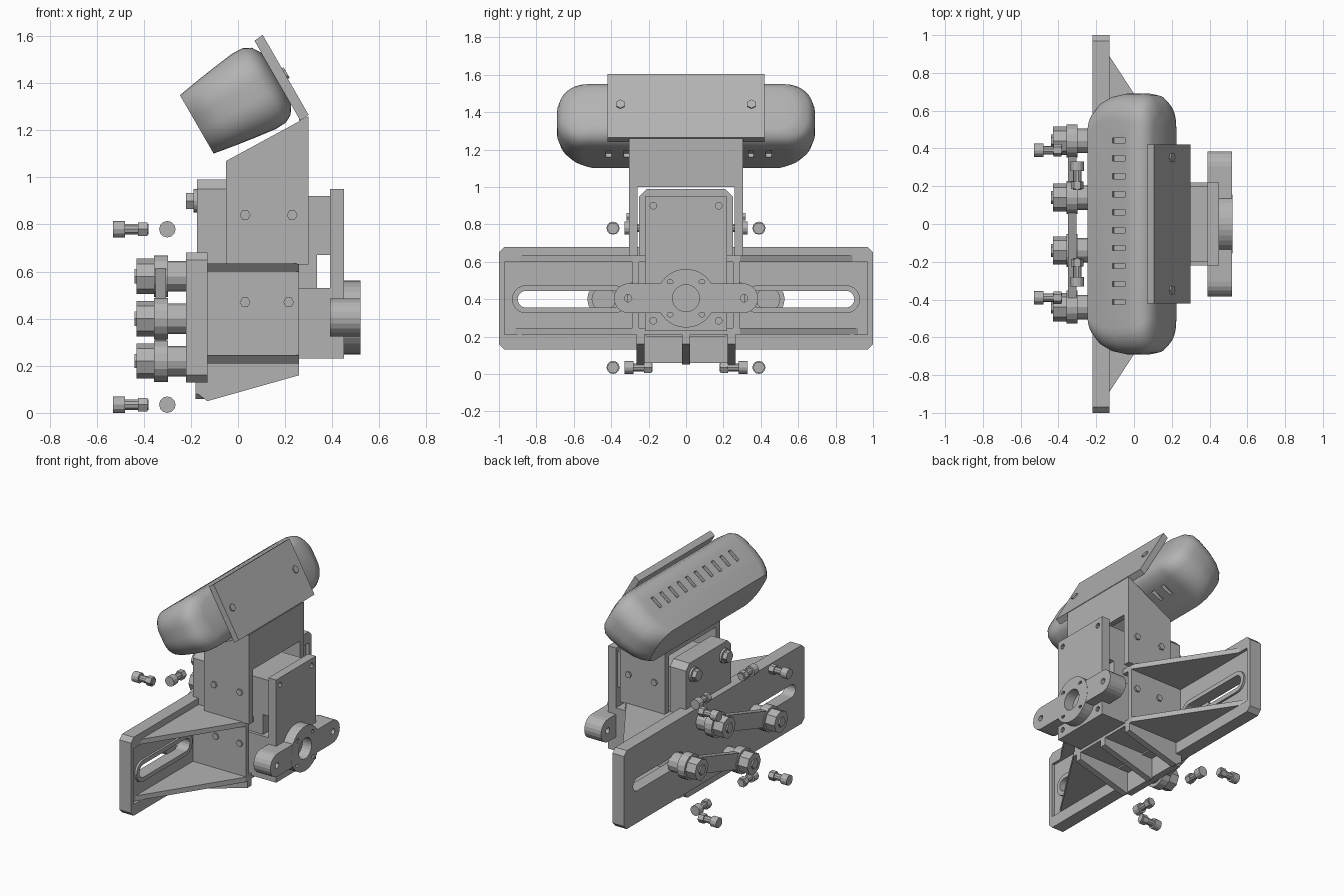
import bpy, bmesh
from math import sin, cos, pi, atan2, radians
from mathutils import Matrix, Vector

cube = bpy.data.objects.get("Cube")
if cube:
    bpy.data.objects.remove(cube)

grey = bpy.data.materials.new("machine grey")
grey.use_nodes = True
COLOUR = (0.45, 0.45, 0.45, 1)
grey.diffuse_color = COLOUR
grey.node_tree.nodes["Principled BSDF"].inputs["Base Color"].default_value = COLOUR

# Profile plane and extrusion direction for each axis
FRAMES = {
    "x": Matrix(((0, 0, 1, 0), (1, 0, 0, 0), (0, 1, 0, 0), (0, 0, 0, 1))),
    "y": Matrix(((1, 0, 0, 0), (0, 0, -1, 0), (0, 1, 0, 0), (0, 0, 0, 1))),
    "z": Matrix.Identity(4),
}


def add_object(name, mesh):
    ob = bpy.data.objects.new(name, mesh)
    bpy.context.collection.objects.link(ob)
    mesh.materials.clear()
    mesh.materials.append(grey)
    return ob


def baked(ob):
    bpy.context.view_layer.update()
    graph = bpy.context.evaluated_depsgraph_get()
    return bpy.data.meshes.new_from_object(ob.evaluated_get(graph))


def prism(name, axis, lo, hi, *loops, place=None):
    """Extrude an outline (further loops are holes) from lo to hi along an axis."""
    curve = bpy.data.curves.new(name, "CURVE")
    curve.dimensions, curve.fill_mode = "2D", "BOTH"
    curve.extrude = (hi - lo) / 2
    for loop in loops:
        spline = curve.splines.new("POLY")
        spline.points.add(len(loop) - 1)
        for point, (u, v) in zip(spline.points, loop):
            point.co = (u, v, 0, 1)
        spline.use_cyclic_u = True
    helper = bpy.data.objects.new(name, curve)
    bpy.context.collection.objects.link(helper)
    mesh = baked(helper)
    bpy.data.objects.remove(helper)
    mid = (lo + hi) / 2
    shift = Matrix.Translation((0, 0, -mid if axis == "y" else mid))
    mesh.transform((place or Matrix.Identity(4)) @ FRAMES[axis] @ shift)
    bm = bmesh.new()
    bm.from_mesh(mesh)
    bmesh.ops.remove_doubles(bm, verts=bm.verts, dist=1e-5)
    bmesh.ops.recalc_face_normals(bm, faces=bm.faces)
    for f in bm.faces:
        f.smooth = False
    bm.to_mesh(mesh)
    bm.free()
    return add_object(name, mesh)


def rect(u0, u1, v0, v1, c=0.0):
    if not c:
        return [(u0, v0), (u1, v0), (u1, v1), (u0, v1)]
    return [(u0 + c, v0), (u1 - c, v0), (u1, v0 + c), (u1, v1 - c),
            (u1 - c, v1), (u0 + c, v1), (u0, v1 - c), (u0, v0 + c)]


def ring(u, v, r, n=24):
    return [(u + r * cos(2 * pi * i / n), v + r * sin(2 * pi * i / n)) for i in range(n)]


def capsule(p, q, r, n=10):
    a = atan2(q[1] - p[1], q[0] - p[0])
    arc = lambda c, s: [(c[0] + r * cos(s + pi * i / n), c[1] + r * sin(s + pi * i / n))
                        for i in range(n + 1)]
    return arc(q, a - pi / 2) + arc(p, a + pi / 2)


SIDES = ((-1, "right"), (1, "left"))

# Long slotted mounting plate with edge lips and slot rims
slots = [capsule((s * 0.62 - 0.235, 0.4), (s * 0.62 + 0.235, 0.4), 0.045) for s in (-1, 1)]
prism("mounting_plate", "x", -0.22, -0.15, rect(-1, 1, 0.13, 0.68, 0.03), *slots)
prism("plate_lip", "x", -0.15, -0.13, rect(-1, 1, 0.13, 0.68, 0.03),
      rect(-0.97, 0.97, 0.21, 0.60))
for slot, (s, side) in zip(slots, SIDES):
    rim = capsule((s * 0.62 - 0.235, 0.4), (s * 0.62 + 0.235, 0.4), 0.075)
    prism(f"slot_rim_{side}", "x", -0.15, -0.135, rim, slot)

# Triangular wing shelves above and below the slots
wing = [(-0.15, -0.92), (0.26, -0.29), (0.26, 0.29), (-0.15, 0.92)]
for name, z in (("lower_shelf", 0.21), ("upper_shelf", 0.60)):
    prism(name, "z", z, z + 0.035, wing)

# Central bracket walls, tongue and sloping gussets underneath
for s, side in SIDES:
    prism(f"bracket_wall_{side}", "y", *sorted((s * 0.25, s * 0.285)),
          rect(-0.15, 0.26, 0.21, 0.635))
prism("bracket_tongue", "x", -0.18, -0.13, rect(-0.26, 0.26, 0.06, 0.25, 0.02))
gusset = [(-0.17, 0.08), (-0.13, 0.05), (0.26, 0.16), (0.26, 0.24), (-0.17, 0.24)]
for y in (-0.243, 0, 0.243):
    prism("bottom_gusset", "y", y - 0.022, y + 0.022, gusset)

# Upright back block with its bolts
prism("upright_block", "x", -0.175, -0.05, rect(-0.25, 0.25, 0.2, 0.99, 0.04))
for y in (-0.17, 0.17):
    for z in (0.28, 0.9):
        prism("upright_washer", "x", -0.19, -0.17, ring(y, z, 0.05, 16))
        prism("upright_nut", "x", -0.22, -0.185, ring(y, z, 0.04, 6))

# Motor body and its square flange
prism("motor_lower", "x", -0.06, 0.39, rect(-0.22, 0.22, 0.23, 0.53))
prism("motor_middle", "x", -0.06, 0.335, rect(-0.2, 0.2, 0.5, 0.7))
prism("motor_upper", "x", -0.06, 0.39, rect(-0.2, 0.2, 0.67, 0.92))
corners = [(y, z) for y in (-0.175, 0.175) for z in (0.285, 0.9)]
prism("motor_flange", "x", 0.39, 0.45, rect(-0.22, 0.22, 0.23, 0.95),
      *[ring(y, z, 0.018, 10) for y, z in corners])

# Two-armed output horn with hub
bore = ring(0, 0.405, 0.072)
prism("horn_arm", "x", 0.39, 0.52, capsule((-0.305, 0.405), (0.305, 0.405), 0.08), bore,
      ring(-0.31, 0.405, 0.02, 12), ring(0.31, 0.405, 0.02, 12))
hub_holes = [ring(u, 0.405 + v, 0.016, 8) for u in (-0.085, 0.085) for v in (-0.085, 0.085)]
prism("horn_hub", "x", 0.45, 0.521, ring(0, 0.405, 0.157, 32), bore, *hub_holes)

# Neck bracket carrying the head
neck = [(-0.05, 0.63), (0.30, 0.63), (0.30, 1.26), (-0.05, 1.07)]
for s, side in SIDES:
    prism(f"neck_wall_{side}", "y", *sorted((s * 0.26, s * 0.305)), neck)
    for x, z, y in ((0.03, 0.47, 0.285), (0.215, 0.47, 0.285),
                    (0.03, 0.84, 0.305), (0.23, 0.84, 0.305)):
        prism(f"side_screw_{side}", "y", *sorted((s * (y - 0.01), s * (y + 0.012))),
              ring(x, z, 0.023, 6))
prism("neck_face", "x", 0.26, 0.30, rect(-0.305, 0.305, 1.0, 1.25))
prism("neck_top", "y", -0.3, 0.3,
      [(-0.05, 1.03), (0.30, 1.22), (0.30, 1.26), (-0.05, 1.07)])

# Tilted back slab with two screws
prism("head_slab", "y", -0.42, 0.42,
      [(0.07, 1.58), (0.105, 1.605), (0.30, 1.265), (0.265, 1.24)])
for y in (-0.35, 0.35):
    tilt = Matrix.Translation((0.198, y, 1.44)) @ Matrix.Rotation(radians(60), 4, "Y")
    prism("slab_screw", "z", -0.01, 0.01, ring(0, 0, 0.026, 6), place=tilt)

# Rounded head, lofted along its tilted depth direction
DEPTH = Vector((cos(radians(30)), 0, sin(radians(30))))
UP = Vector((-sin(radians(30)), 0, cos(radians(30))))
FACE = Vector((-0.175, 0, 1.225))


def head_point(t, y, h):
    return FACE + DEPTH * t + UP * h + Vector((0, y, 0))


bm = bmesh.new()
sections = []
for t, w, h in ((0, 0.6, 0.143), (0.04, 0.645, 0.15), (0.1, 0.675, 0.16), (0.18, 0.69, 0.172),
                (0.28, 0.69, 0.185), (0.33, 0.68, 0.183), (0.365, 0.65, 0.165), (0.39, 0.58, 0.125)):
    r = h * 0.8
    loop = []
    for k, (sy, sh) in enumerate(((1, 1), (-1, 1), (-1, -1), (1, -1))):
        for i in range(9):
            a = pi / 2 * (k + i / 8)
            loop.append(bm.verts.new(head_point(
                t, sy * (w - r) + r * cos(a), sh * (h - r) + r * sin(a))))
    sections.append(loop)
for a, b in zip(sections, sections[1:]):
    for i in range(len(a)):
        j = (i + 1) % len(a)
        bm.faces.new((a[i], a[j], b[j], b[i]))
bm.faces.new(sections[0])
bm.faces.new(sections[-1])
bmesh.ops.recalc_face_normals(bm, faces=bm.faces)
mesh = bpy.data.meshes.new("head")
bm.to_mesh(mesh)
bm.free()
head = add_object("head", mesh)

# Vent slits cut in the top and underside of the head
bm = bmesh.new()
turn = Matrix.Rotation(radians(-30), 4, "Y")
for i in range(10):
    for h in (-0.18, 0.18):
        spot = head_point(0.21, 0.015 + (i - 4.5) * 0.095, h)
        bmesh.ops.create_cube(bm, size=1, matrix=Matrix.Translation(spot) @ turn
                              @ Matrix.Diagonal((0.085, 0.028, 0.06, 1)))
cut_mesh = bpy.data.meshes.new("vent_cutter")
bm.to_mesh(cut_mesh)
bm.free()
cutter = add_object("vent_cutter", cut_mesh)
cutter.hide_render = True
cut = head.modifiers.new("vents", "BOOLEAN")
cut.operation, cut.object, cut.solver = "DIFFERENCE", cutter, "EXACT"
cut_head = baked(head)
head.modifiers.clear()
head.data = cut_head
bpy.data.objects.remove(cutter)
bpy.ops.object.select_all(action="DESELECT")
head.select_set(True)
bpy.context.view_layer.objects.active = head
bpy.ops.object.shade_smooth_by_angle(angle=radians(35))

# Two slanted link arms with pivot knobs
for s, side in SIDES:
    inner, outer = (-s * 0.14, 0.40 - s * 0.18), (s * 0.44, 0.40)
    prism(f"link_arm_{side}", "x", -0.35, -0.305, capsule(inner, outer, 0.055))
    for y, z in (inner, outer):
        prism(f"link_eye_{side}", "x", -0.357, -0.298, ring(y, z, 0.088, 16))
        prism(f"pivot_knob_{side}", "x", -0.43, -0.35, ring(y, z, 0.075, 8))
        prism(f"pivot_post_{side}", "x", -0.30, -0.21, ring(y, z, 0.065, 12))
        prism(f"pivot_tip_{side}", "x", -0.44, -0.42, ring(y, z, 0.035, 6))


# Loose bolts: a head, a shank and a nut
def bolt(name, axis, start, step, u, v):
    for part, a, b, r, n in (("head", 0, 0.05, 0.035, 12), ("shank", 0.04, 0.15, 0.023, 10),
                             ("nut", 0.105, 0.145, 0.033, 6)):
        prism(f"{name}_{part}", axis, *sorted((start + step * a, start + step * b)), ring(u, v, r, n))


for s, side in SIDES:
    for z in (0.035, 0.78):
        bolt(f"long_bolt_{side}", "x", -0.53, 1, s * 0.39, z)
        bolt(f"cross_bolt_{side}", "y", s * 0.33, -s, -0.30, z)
